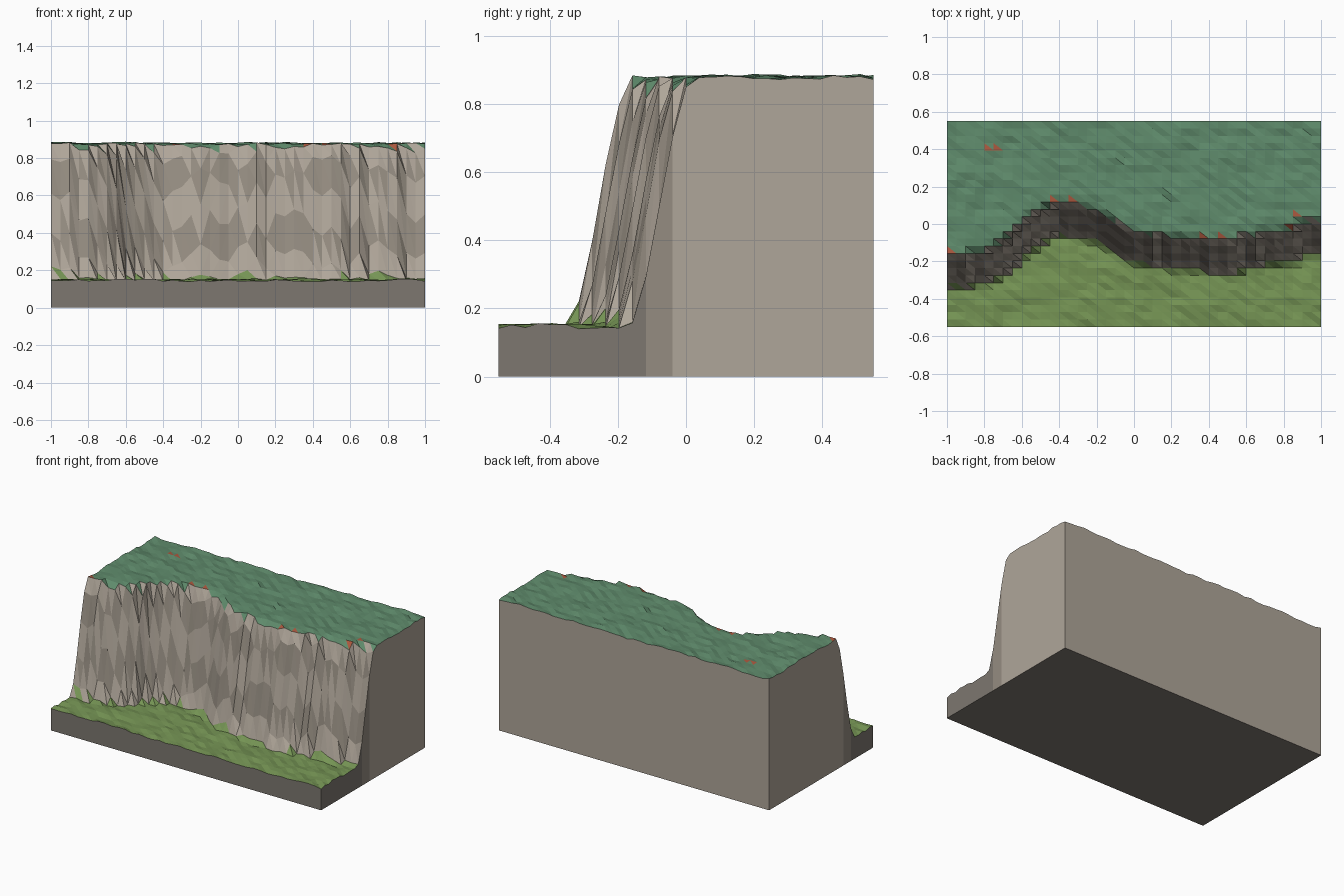
import bpy, bmesh, random
from mathutils import Vector, noise

if "Cube" in bpy.data.objects:
    bpy.data.objects.remove(bpy.data.objects["Cube"])

random.seed(4)
NX, NY = 40, 28
SX, SY = 2.0, 1.1
LOW, HIGH, RUN = 0.147, 0.876, 0.196

# Foot of the cliff seen from above: (x, y)
FOOT = [(-1, -.345), (-.8, -.335), (-.7, -.27), (-.6, -.19), (-.5, -.11), (-.4, -.08),
        (-.27, -.085), (-.15, -.14), (-.05, -.215), (.1, -.235), (.25, -.245), (.38, -.275),
        (.5, -.275), (.62, -.245), (.75, -.22), (.88, -.19), (1, -.16)]


def foot_y(x):
    for (x0, y0), (x1, y1) in zip(FOOT, FOOT[1:]):
        if x <= x1 + 1e-4:
            return y0 + (y1 - y0) * (x - x0) / (x1 - x0)
    return FOOT[-1][1]


def material(name, rgb):
    m = bpy.data.materials.new(name)
    m.diffuse_color = (*rgb, 1)
    m.use_nodes = True
    m.node_tree.nodes["Principled BSDF"].inputs["Base Color"].default_value = m.diffuse_color
    return m


mats = [material("plateau_green", (0.115, 0.26, 0.15)),
        material("lowland_green", (0.18, 0.30, 0.09)),
        material("rock_light", (0.43, 0.38, 0.32)),
        material("rock_mid", (0.30, 0.265, 0.22)),
        material("rock_dark", (0.205, 0.185, 0.16)),
        material("red_clay", (0.42, 0.10, 0.05))]

# Terrain surface: a grid shaped into lowland, steep cliff and plateau
bm = bmesh.new()
bmesh.ops.create_grid(bm, x_segments=NX, y_segments=NY, size=1)
jitter = {}
for v in bm.verts:
    x, y = v.co.x * SX / 2, v.co.y * SY / 2
    j = jitter.setdefault(round(x, 3), random.uniform(-.014, .014))
    t = min(1, max(0, (y - foot_y(x) - j) / RUN))
    s = t * t * (3 - 2 * t)
    bump = .010 * noise.noise(Vector((x * 6, y * 6, 3))) + random.uniform(-.006, .006)
    v.co = (x, y, LOW + (HIGH - LOW) * s + bump)
bmesh.ops.triangulate(bm, faces=bm.faces[:], quad_method='ALTERNATE')

# Grass, layered rock and a few clay patches
CLAY = [(-.8, .41), (-.73, .4), (-.97, -.15), (-.42, .1), (-.31, .1),
        (.36, -.09), (.47, -.09), (.85, .04), (.83, -.02)]
for f in bm.faces:
    c = f.calc_center_median()
    f.normal_update()
    if f.normal.z < 0.6:
        f.material_index = 3 if .30 < c.z < .45 or .64 < c.z < .78 else 2
    else:
        f.material_index = 0 if c.z > .5 else 1
for x, y in CLAY:
    near = min((f for f in bm.faces if f.material_index == 0),
               key=lambda f: (f.calc_center_median().xy - Vector((x, y))).length)
    near.material_index = 5

# Side walls down to the ground, then the underside
rim = [e for e in bm.edges if e.is_boundary]
ext = bmesh.ops.extrude_edge_only(bm, edges=rim)["geom"]
for g in ext:
    if isinstance(g, bmesh.types.BMVert):
        g.co.z = 0
for g in ext:
    if isinstance(g, bmesh.types.BMFace):
        top = max(v.co.z for v in g.verts)
        g.material_index = 4 if top < .3 else 3 if top < .75 else 2
bottom = bmesh.ops.contextual_create(
    bm, geom=[g for g in ext if isinstance(g, bmesh.types.BMEdge)
              and all(v.co.z == 0 for v in g.verts)])["faces"]
for f in bottom:
    f.material_index = 4
bmesh.ops.recalc_face_normals(bm, faces=bm.faces[:])

mesh = bpy.data.meshes.new("cliff_terrain")
bm.to_mesh(mesh)
bm.free()
for m in mats:
    mesh.materials.append(m)
bpy.context.collection.objects.link(bpy.data.objects.new("cliff_terrain", mesh))
